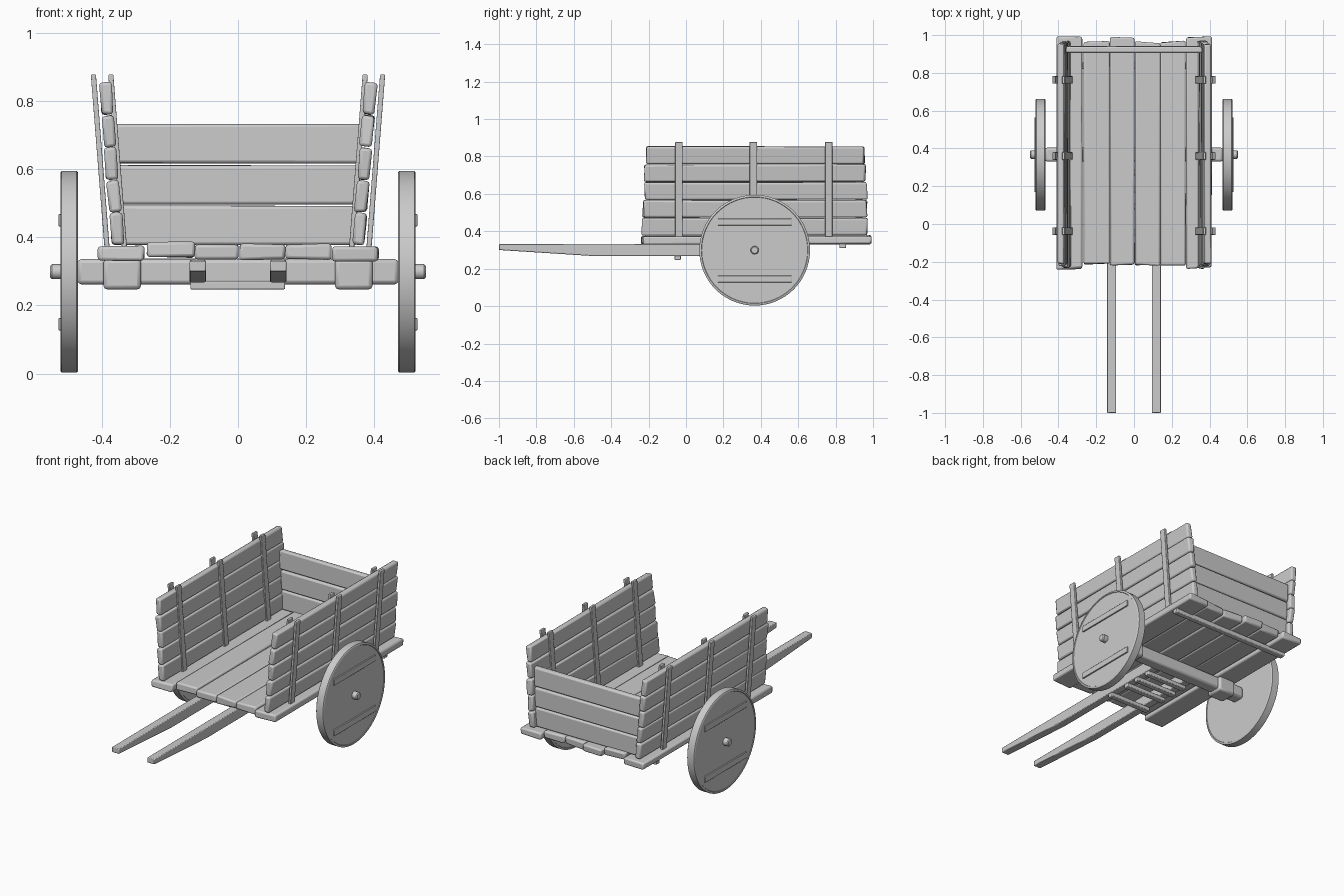
import bpy, bmesh, math, random
from mathutils import Matrix, Vector

if "Cube" in bpy.data.objects:
    bpy.data.objects.remove(bpy.data.objects["Cube"])

random.seed(4)


def finish(name, bm, bevel=0.0, segments=2):
    bmesh.ops.recalc_face_normals(bm, faces=bm.faces)
    mesh = bpy.data.meshes.new(name)
    bm.to_mesh(mesh)
    bm.free()
    ob = bpy.data.objects.new(name, mesh)
    bpy.context.collection.objects.link(ob)
    bpy.context.view_layer.objects.active = ob
    ob.select_set(True)
    if bevel:
        mod = ob.modifiers.new("edges", 'BEVEL')
        mod.width = bevel
        mod.segments = segments
    bpy.ops.object.shade_smooth_by_angle(angle=math.radians(40))
    ob.select_set(False)
    return ob


def box(name, lo, hi, bevel=0.006, jitter=0.0, lean=0.0, tilt=0.0):
    """Bevelled box between two corners, with uneven corners and lean about y."""
    lo, hi = Vector(lo), Vector(hi)
    mid, size = (lo + hi) / 2, hi - lo
    long_axis = max(range(3), key=lambda i: size[i])
    bm = bmesh.new()
    bmesh.ops.create_cube(bm, size=1)
    for v in bm.verts:
        v.co = Vector(a * b for a, b in zip(v.co, size))
        for i in range(3):
            v.co[i] += random.uniform(-1, 1) * jitter * (2 if i == long_axis else 0.6)
    rot = Matrix.Rotation(lean, 4, 'Y') @ Matrix.Rotation(tilt, 4, 'X')
    bm.transform(Matrix.Translation(mid) @ rot)
    return finish(name, bm, bevel)


def extrude_x(name, pts, x0, x1, bevel):
    """Side profile in (y, z) extruded along x."""
    bm = bmesh.new()
    face = bm.faces.new([bm.verts.new((x0, y, z)) for y, z in pts])
    geo = bmesh.ops.extrude_face_region(bm, geom=[face])['geom']
    bmesh.ops.translate(bm, vec=(x1 - x0, 0, 0),
                        verts=[g for g in geo if isinstance(g, bmesh.types.BMVert)])
    return finish(name, bm, bevel)


def lathe_x(name, pts, y, z, sign=1, steps=64):
    """Profile of (x, radius) points spun about an axle along x."""
    bm = bmesh.new()
    vs = [bm.verts.new((x * sign, 0, r)) for x, r in pts]
    es = [bm.edges.new(p) for p in zip(vs, vs[1:])]
    bmesh.ops.spin(bm, geom=vs + es, cent=(0, 0, 0), axis=(1, 0, 0),
                   angle=math.tau, steps=steps)
    bmesh.ops.remove_doubles(bm, verts=bm.verts, dist=1e-5)
    bm.transform(Matrix.Translation((0, y, z)))
    return finish(name, bm)


AY, AZ = 0.367, 0.299      # axle position
LEAN = math.radians(4.5)   # outward lean of the sides

# floor planks: x range, y range, z range
floor = [(-0.41, -0.275, -0.235, 0.99, 0.332, 0.374),
         (-0.268, -0.128, -0.21, 0.965, 0.341, 0.388),
         (-0.126, 0.002, -0.22, 0.99, 0.336, 0.38),
         (0.005, 0.138, -0.22, 0.96, 0.335, 0.38),
         (0.14, 0.274, -0.215, 0.965, 0.336, 0.38),
         (0.277, 0.412, -0.235, 0.99, 0.331, 0.372)]
for i, (x0, x1, y0, y1, z0, z1) in enumerate(floor):
    box(f"floor_plank_{i + 1}", (x0, y0, z0), (x1, y1, z1), 0.009, 0.004)

# side walls: five leaning planks, clamped between inner and outer stakes
for side, s in (("left", -1), ("right", 1)):
    for i in range(5):
        z = 0.425 + i * 0.0955
        x = s * (0.356 + (z - 0.425) * math.tan(LEAN))
        y0 = -0.236 + 0.006 * i + random.uniform(-.005, .005)
        y1 = 0.968 - 0.003 * i + random.uniform(-.006, .006)
        box(f"{side}_wall_plank_{i + 1}", (x - .018, y0, z - .0465),
            (x + .018, y1, z + .0465), 0.009, 0.0035,
            s * (LEAN + math.radians(random.uniform(-2, 2))))
    for j, y in enumerate((-0.038, 0.36, 0.763)):
        for kind, x in (("outer", 0.404), ("inner", 0.353)):
            box(f"{side}_{kind}_stake_{j + 1}", (s * x - .0075, y - .02, 0.366),
                (s * x + .0075, y + .02, 0.878), 0.003, 0, s * LEAN)

# back wall planks
for i in range(3):
    z = 0.435 + i * 0.1195
    w = 0.352 + i * 0.004
    box(f"back_wall_plank_{i + 1}", (-w, 0.906, z - .0575), (w, 0.942, z + .0575),
        0.009, 0.003)

# wheels with tyre rim, slightly recessed disc, battens and hub pin
wheel = [(0.471, 0), (0.471, 0.283), (0.469, 0.285), (0.469, 0.291), (0.473, 0.296),
         (0.517, 0.296), (0.521, 0.291), (0.521, 0.285), (0.518, 0.283), (0.518, 0)]
pin = [(0.45, 0), (0.45, 0.022), (0.546, 0.022), (0.551, 0.017), (0.551, 0)]
for side, s in (("left", -1), ("right", 1)):
    lathe_x(f"{side}_wheel", wheel, AY, AZ, s)
    lathe_x(f"{side}_axle_pin", pin, AY, AZ, s, 24)
    for part, z in (("upper", 0.45), ("lower", 0.145)):
        xs = sorted((s * 0.512, s * 0.526))
        box(f"{side}_wheel_{part}_batten", (xs[0], AY - .197, z - .018),
            (xs[1], AY + .197, z + .018), 0.002)
    # bearing block that holds the axle under the floor
    xs = sorted((s * 0.284, s * 0.395))
    box(f"{side}_axle_block", (xs[0], AY - .055, 0.247), (xs[1], AY + .055, 0.336), 0.012)
    # tapered pulling shaft
    extrude_x(f"{side}_shaft", [(-1, .30), (-.5, .268), (AY, .268), (AY, .333), (-1, .331)],
              s * 0.118 - .024, s * 0.118 + .024, 0.004)

# axle beam
box("axle_beam", (-0.471, AY - .037, 0.262), (0.471, AY + .037, 0.336), 0.012)

# rungs under the shafts and the rear cross bar
for i, y in enumerate((-0.045, 0.095, 0.185, 0.275)):
    box(f"shaft_rung_{i + 1}", (-0.14, y - .017, 0.247), (0.138, y + .017, 0.272), 0.004)
box("rear_cross_bar", (-0.4, 0.82, 0.31), (0.4, 0.856, 0.338), 0.005)
